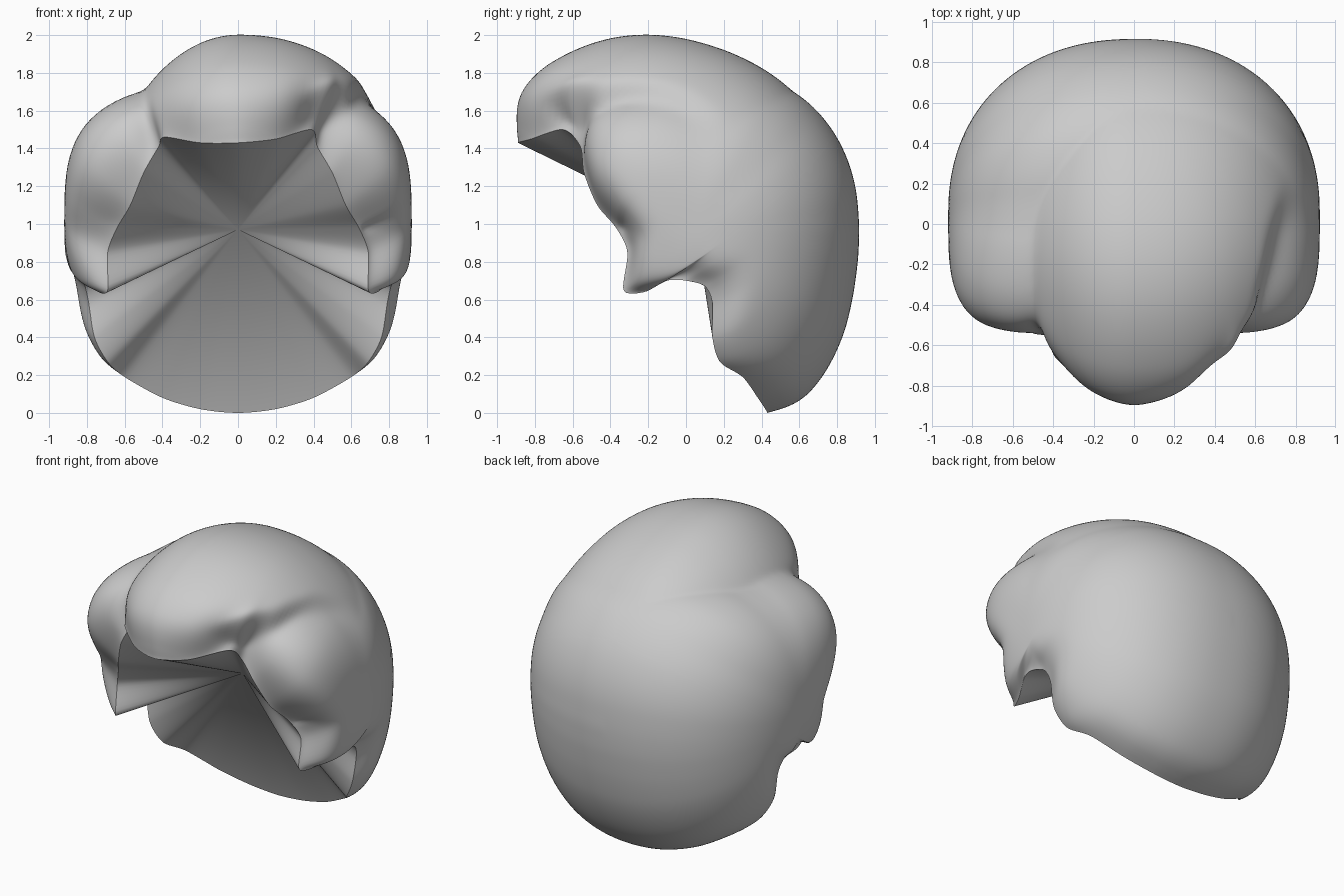
import bpy, bmesh
from math import atan2, degrees, hypot, exp, sin
from mathutils import Vector

cube = bpy.data.objects.get("Cube")
if cube:
    bpy.data.objects.remove(cube, do_unlink=True)

CENTRE = Vector((0, 0.05, 0.97))
APEX = Vector((0, 0.8, 0.6))      # where the strands converge at the crown
WIDTH, PART_WIDTH = 0.92, 0.72
AROUND, ALONG = 288, 80

# Middle profiles: (angle from the front over the top, radius)
BODY = [(0, .62), (27, .77), (42, .85), (55, .85), (68, .81), (90, .77), (112, .86), (123, .9),
        (141, .9), (156, .886), (180, .86), (201, .89), (211, .94), (224, 1.0),
        (235, 1.06), (244, 1.09), (252, 1.06), (268, .97), (290, .8), (320, .63), (360, .62)]
FRINGE = [(0, .9), (18, .96), (25, 1.04), (31, 1.16), (40, 1.2), (49, 1.17), (61, 1.13),
          (71, 1.09), (87, 1.01), (99, .96), (112, .925), (123, .9), (141, .86), (360, .9)]
# Boxiness of the body: square locks at the front, round at the back
BOXY = [(0, 3), (25, 3.8), (52, 3.8), (90, 2.8), (130, 2.2), (250, 2.2), (270, 1.8),
        (300, 2.2), (320, 2.6), (360, 3)]

# Hairline: fringe edge from its parted end to its swept end, then one side lock
FRINGE_EDGE = [(-.39, -.66, 1.46), (-.2, -.82, 1.43), (0, -.89, 1.43), (.2, -.82, 1.45),
               (.39, -.65, 1.5)]
SIDE_EDGE = [(.42, -.56, 1.41), (.5, -.54, 1.27), (.57, -.47, 1.1),
             (.64, -.37, .98), (.69, -.31, .85), (.69, -.33, .65), (.74, -.22, .64),
             (.8, -.1, .7), (.83, 0, .7), (.81, .1, .67), (.79, .14, .58), (.76, .14, .4),
             (.69, .18, .27), (.6, .3, .19), (.4, .38, .08), (.2, .42, .02)]


def smoothstep(v):
    v = min(1, max(0, v))
    return v * v * (3 - 2 * v)


def linear(table, a):
    for (a0, r0), (a1, r1) in zip(table, table[1:]):
        if a <= a1:
            return r0 + (r1 - r0) * (a - a0) / (a1 - a0)


def lookup(table, a):
    """Table value, rounded off over a small window."""
    return sum(linear(table, (a + k) % 360) for k in (-8, -5, -2, 2, 5, 8)) / 6


def lobe(d, width, radius, power):
    return ((abs(d.x) / width) ** power + (hypot(d.y, d.z) / radius) ** power) ** (-1 / power)


def surface_radius(d):
    a = degrees(atan2(d.z, -d.y)) % 360
    body = lobe(d, WIDTH, lookup(BODY, a), lookup(BOXY, a))
    fringe = lookup(FRINGE, a)
    if d.x < 0:
        # Parted side: the fringe overlaps the side lock in a crease
        return max(body, lobe(d, PART_WIDTH, fringe, 1.95))
    # Swept side: the fringe rolls under onto the side lock along a rising, fading edge
    edge = 38 + 71 * (d.x - .43) + 80 * max(0, d.x - .57)
    soft = 13 + 80 * max(0, d.x - .55)
    blend = smoothstep((a - edge) / soft)
    # Near the middle the whole fringe is kept down to its own edge
    blend = max(blend, smoothstep((.46 - d.x) / .16))
    return body + max(0, lobe(d, WIDTH, fringe, 2.2) - body) * blend


def spline(points, count):
    """Closed smooth curve through the points."""
    n, out = len(points), []
    for k in range(count):
        f = k * n / count
        i, t = int(f), f % 1
        p0, p1, p2, p3 = (points[(i + j) % n] for j in (-1, 0, 1, 2))
        m1, m2 = (p2 - p0) * .42, (p3 - p1) * .42
        out.append(p1 * (2*t**3 - 3*t*t + 1) + m1 * (t**3 - 2*t*t + t)
                   + p2 * (3*t*t - 2*t**3) + m2 * (t**3 - t*t))
    return out


loop = FRINGE_EDGE + SIDE_EDGE + [(0, .43, 0)] + [(-x, y, z) for x, y, z in reversed(SIDE_EDGE)]
rim = spline([Vector(p) for p in loop], AROUND)
apex = APEX.normalized()

bm = bmesh.new()
columns = []
for p in rim:
    start = p - CENTRE
    d0 = start.normalized()
    ratio = start.length / surface_radius(d0)
    angle = d0.angle(apex)
    column = []
    for j in range(ALONG):
        t = (j / ALONG) ** 1.25
        d = (d0 * sin((1 - t) * angle) + apex * sin(t * angle)) / sin(angle)
        fit = 1 + (ratio - 1) * exp(-(t * angle / .16) ** 2)
        column.append(bm.verts.new(CENTRE + d * surface_radius(d) * fit))
    columns.append(column)

# Outer shell, crown cap and the inner fan behind the face
crown = bm.verts.new(CENTRE + apex * surface_radius(apex))
hub = bm.verts.new(CENTRE)
for i, col in enumerate(columns):
    nxt = columns[(i + 1) % AROUND]
    for j in range(ALONG - 1):
        bm.faces.new((col[j], col[j + 1], nxt[j + 1], nxt[j]))
    bm.faces.new((col[-1], crown, nxt[-1]))
    bm.faces.new((hub, col[0], nxt[0]))
# Soften the locks, keeping the hairline fixed
inner = [v for col in columns for v in col[1:]]
for _ in range(3):
    bmesh.ops.smooth_vert(bm, verts=inner, factor=.5, use_axis_x=True, use_axis_y=True, use_axis_z=True)
bmesh.ops.recalc_face_normals(bm, faces=bm.faces)

mesh = bpy.data.meshes.new("hair")
bm.to_mesh(mesh)
bm.free()
hair = bpy.data.objects.new("hair", mesh)
bpy.context.collection.objects.link(hair)

grey = bpy.data.materials.new("light grey")
grey.use_nodes = True
colour = (.6, .6, .6, 1)
grey.diffuse_color = colour
grey.node_tree.nodes["Principled BSDF"].inputs["Base Color"].default_value = colour
mesh.materials.append(grey)

bpy.context.view_layer.objects.active = hair
hair.select_set(True)
bpy.ops.object.shade_smooth_by_angle(angle=.8)
